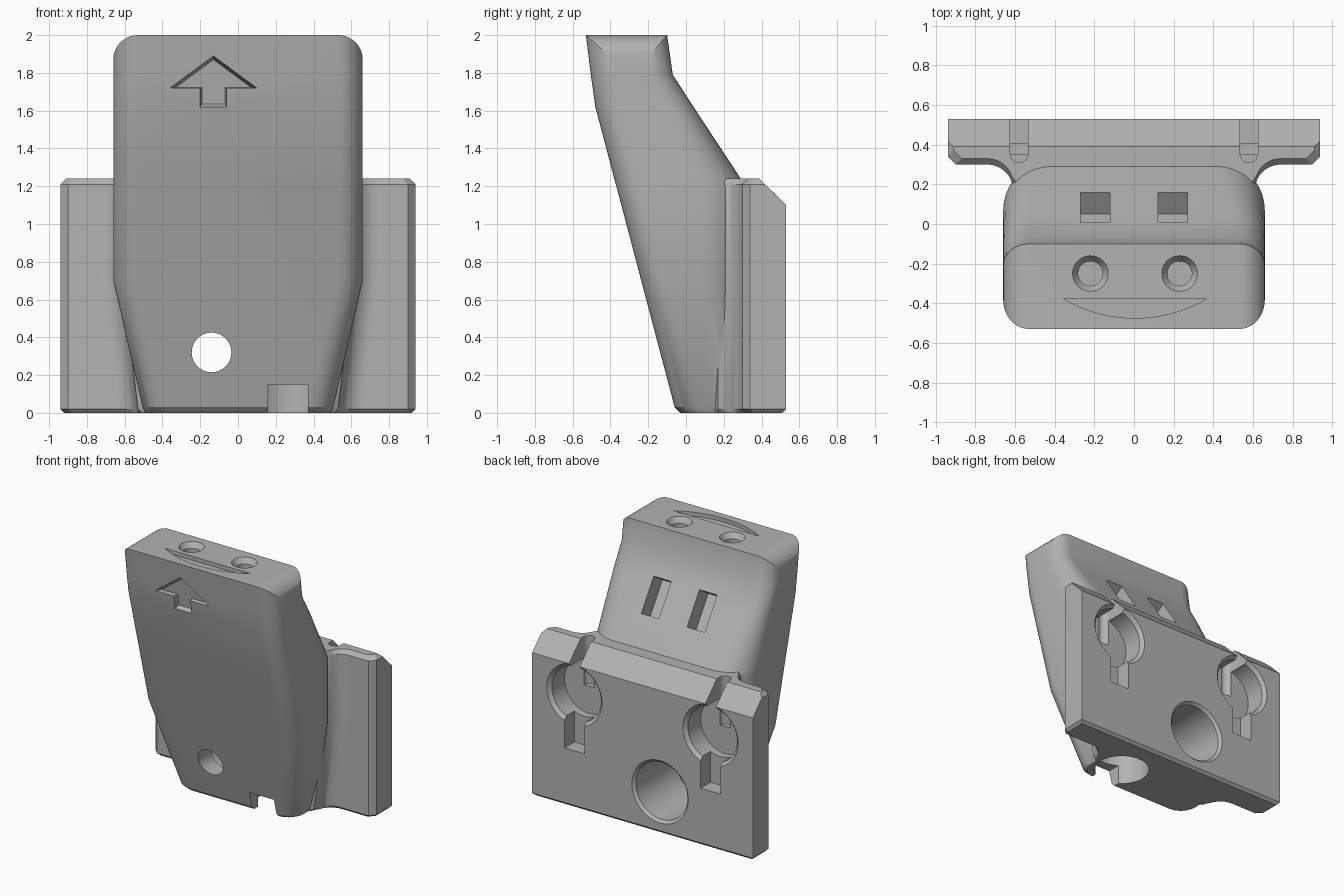
import bpy, bmesh
from math import sin, cos, pi, radians, sqrt
from mathutils import Matrix, Vector

cube = bpy.data.objects.get("Cube")
if cube:
    bpy.data.objects.remove(cube)

grey = bpy.data.materials.new("plain_grey")
grey.use_nodes = True
color = (0.45, 0.45, 0.45, 1)
grey.diffuse_color = color
grey.node_tree.nodes["Principled BSDF"].inputs["Base Color"].default_value = color


def loft(name, rings):
    """Closed solid through rings that share a point count."""
    bm = bmesh.new()
    loops = [[bm.verts.new(p) for p in ring] for ring in rings]
    n = len(loops[0])
    for a, b in zip(loops, loops[1:]):
        for i in range(n):
            j = (i + 1) % n
            bm.faces.new((a[i], a[j], b[j], b[i]))
    bm.faces.new(loops[0][::-1])
    bm.faces.new(loops[-1])
    bmesh.ops.recalc_face_normals(bm, faces=bm.faces)
    mesh = bpy.data.meshes.new(name)
    bm.to_mesh(mesh)
    bm.free()
    mesh.materials.append(grey)
    ob = bpy.data.objects.new(name, mesh)
    bpy.context.collection.objects.link(ob)
    return ob


def arc(cx, cy, r, a0, a1, n=10):
    return [(cx + r * cos(radians(a0 + (a1 - a0) * i / n)),
             cy + r * sin(radians(a0 + (a1 - a0) * i / n))) for i in range(n + 1)]


def box(name, lo, hi):
    (x0, y0, z0), (x1, y1, z1) = lo, hi
    flat = [(x0, y0), (x1, y0), (x1, y1), (x0, y1)]
    return loft(name, [[(x, y, z) for x, y in flat] for z in (z0, z1)])


def bore_y(name, x, z, steps):
    """Turned hole along y; steps are (y, radius)."""
    return loft(name, [[(a, y, b) for a, b in arc(x, z, r, 0, 352.5, 47)] for y, r in steps])


def bore_z(name, x, y, steps):
    return loft(name, [[(a, b, z) for a, b in arc(x, y, r, 0, 352.5, 47)] for z, r in steps])


def combine(target, tool, how="DIFFERENCE"):
    mod = target.modifiers.new("combine", "BOOLEAN")
    mod.operation, mod.solver, mod.object = how, "EXACT", tool
    bpy.context.view_layer.objects.active = target
    bpy.ops.object.modifier_apply(modifier=mod.name)
    bpy.data.objects.remove(tool)


# Leaning body: rounded sections (z, front y, back y, half width, back radius)
def section(z, front, back, w, rb, rf=0.13):
    right = arc(w - rf, front + rf, rf, -90, 0) + arc(w - rb, back - rb, rb, 0, 90)
    ring = right + [(-x, y) for x, y in reversed(right)]
    return [(x, y, z) for x, y in ring]


body = loft("bracket", [section(*s) for s in (
    (0, -0.03, 0.32, 0.49, 0.12),
    (0.03, -0.06, 0.32, 0.505, 0.12),
    (0.7, -0.237, 0.32, 0.66, 0.25),
    (1.194, -0.367, 0.32, 0.66, 0.25),
    (1.24, -0.38, 0.29, 0.66, 0.24),
    (1.62, -0.48, 0.04, 0.66, 0.15),
    (1.79, -0.504, -0.07, 0.66, 0.13),
    (2.0, -0.53, -0.10, 0.66, 0.13))])

# Rounded top corners
half = arc(0.5305, 1.87, 0.13, 0, 90)
outline = [(0.6605, -1)] + half + [(-x, z) for x, z in reversed(half)] + [(-0.6605, -1)]
combine(body, loft("outline", [[(x, y, z) for x, z in outline] for y in (-1, 1)]), "INTERSECT")


# Back plate with coved neck, chamfered at its ends
def plate_ring(z, inset, neck):
    side = [(neck - 0.2, 0.05), (neck, 0.17)] + arc(neck + 0.13, 0.17, 0.13, 180, 90)
    side = [(x - inset * (y < 0.2), y + inset * (y > 0.2)) for x, y in side]
    side += [(0.90 - inset, 0.30 + inset), (0.94 - inset, 0.34 + inset),
             (0.94 - inset, 0.53 - inset * (z < 0.5))]
    ring = side + [(-x, y) for x, y in reversed(side)]
    return [(x, y, z) for x, y in ring]


plate = loft("plate", [plate_ring(*s) for s in (
    (0, 0.02, 0.53), (0.02, 0, 0.53), (0.7, 0, 0.61), (1.21, 0, 0.61), (1.24, 0.03, 0.61))])
bm = bmesh.new()
bm.from_mesh(plate.data)
cut = bmesh.ops.bisect_plane(bm, geom=bm.verts[:] + bm.edges[:] + bm.faces[:],
                             plane_co=(0, 0.39, 1.24), plane_no=(0, 1, 1), clear_outer=True)
bmesh.ops.contextual_create(bm, geom=[g for g in cut["geom_cut"] if isinstance(g, bmesh.types.BMEdge)])
bmesh.ops.recalc_face_normals(bm, faces=bm.faces)
bm.to_mesh(plate.data)
bm.free()
combine(body, plate, "UNION")

# Keyhole hangers with lower slots and top grooves
for x in (-0.58, 0.58):
    combine(body, bore_y("keyhole", x, 0.87,
                         [(0.35, 0.21), (0.505, 0.21), (0.53, 0.235), (0.6, 0.235)]))
    combine(body, box("slot", (x - 0.085, 0.41, 0.44), (x + 0.085, 0.6, 0.8)))
    groove = arc(x, 0.355, 0.045, 180, 360) + [(x + 0.045, 0.6), (x - 0.045, 0.6)]
    combine(body, loft("groove", [[(a, b, z) for a, b in groove] for z in (0.87, 1.4)]))

# Stepped through hole
combine(body, bore_y("counterbore", -0.15, 0.32,
                     [(0.03, 0.22), (0.51, 0.22), (0.53, 0.24), (0.6, 0.24)]))
combine(body, bore_y("through_hole", -0.14, 0.32, [(-0.5, 0.105), (0.2, 0.105)]))

# Bottom socket and its front outlet
combine(body, bore_z("socket", 0.27, 0.18, [(-0.1, 0.2), (0.4, 0.2)]))
combine(body, box("outlet", (0.16, -0.3, -0.1), (0.37, 0.2, 0.15)))

# Countersunk holes and curved recess in the top
for x in (-0.22, 0.23):
    combine(body, bore_z("top_hole", x, -0.25,
                         [(1.8, 0.062), (1.96, 0.062), (2.0, 0.09), (2.05, 0.09)]))
rad = (0.365 ** 2 + 0.1 ** 2) / 0.2
smile = [(0.005 + 0.365 * t / 8,
          -0.475 + rad - sqrt(rad ** 2 - (0.365 * t / 8) ** 2)) for t in range(-8, 9)]
combine(body, loft("top_recess", [[(x, y, z) for x, y in smile] for z in (1.97, 2.1)]))

# Windows square to the sloping back
for x in (-0.195, 0.195):
    window = box("window", (-0.075, -0.13, -0.1375), (0.075, 0.13, 0.1375))
    window.data.transform(Matrix.Translation((x, 0.085, 1.555)) @ Matrix.Rotation(radians(33.2), 4, "X"))
    combine(body, window)

# Arrow recess with sloping walls
arrow = [(-0.13, 1.89), (0.10, 1.72), (-0.06, 1.72), (-0.06, 1.62),
         (-0.2, 1.62), (-0.2, 1.72), (-0.36, 1.72)]


def arrow_ring(depth, scale):
    mid = Vector((-0.13, 1.74))
    pts = [mid + (Vector(p) - mid) * scale for p in arrow]
    return [(p.x, -0.48 - 0.1316 * (p.y - 1.62) + depth, p.y) for p in pts]


combine(body, loft("arrow", [arrow_ring(-0.1, 1), arrow_ring(0, 1), arrow_ring(0.035, 0.87)]))

# Smooth curves, crisp edges
bpy.ops.object.select_all(action="DESELECT")
body.select_set(True)
bpy.context.view_layer.objects.active = body
bpy.ops.object.shade_smooth_by_angle(angle=radians(25))
